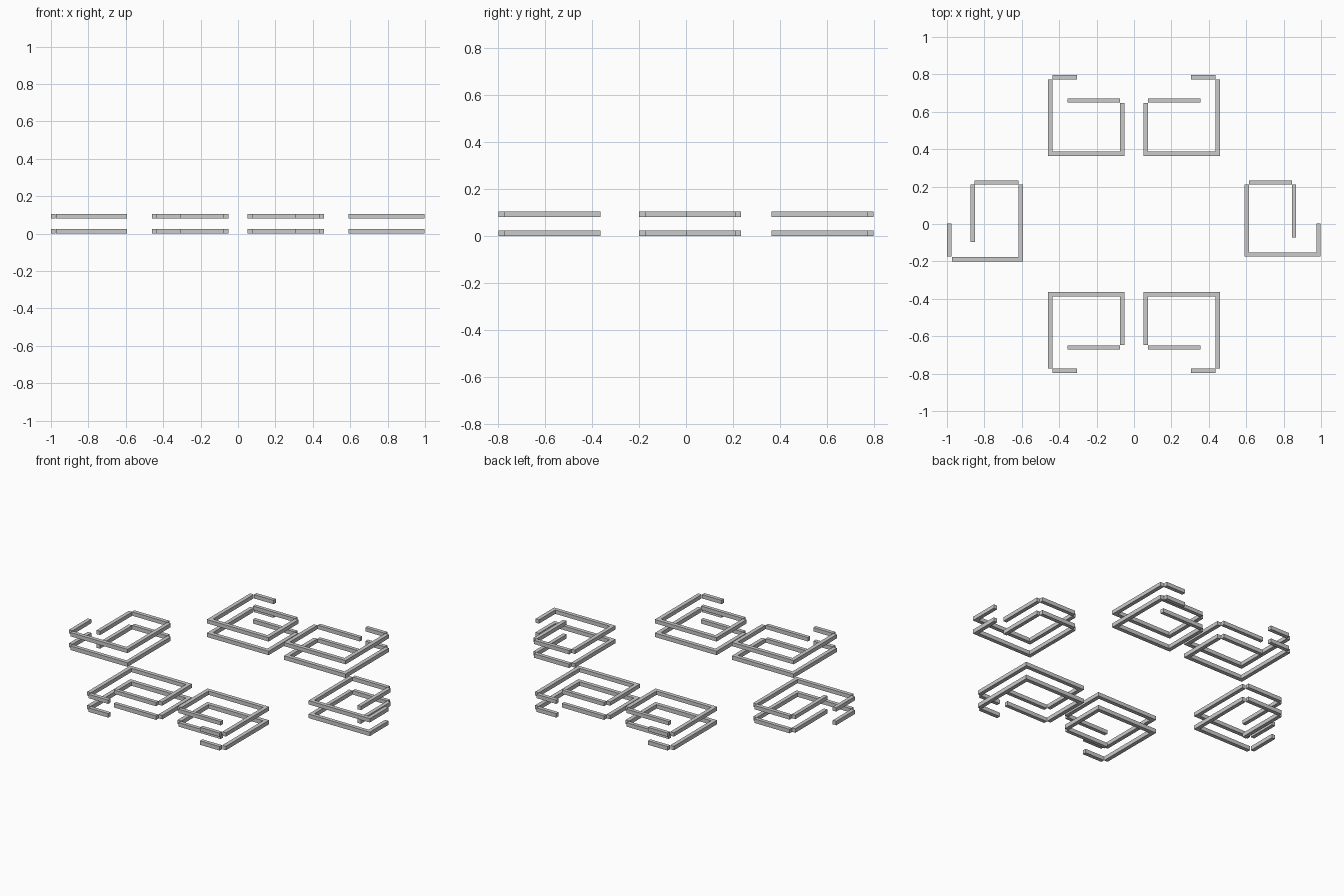
import bpy

if "Cube" in bpy.data.objects:
    bpy.data.objects.remove(bpy.data.objects["Cube"])

LAYERS = [(0.0, 0.024), (0.082, 0.105)]   # lower and upper tier heights

# Bars as (x0, x1, y0, y1) for one corner coil, mirrored to all four quadrants
CORNER = {
    "inner_end": (0.075, 0.355, 0.649, 0.671),
    "inner_side": (0.051, 0.075, 0.387, 0.646),
    "base": (0.051, 0.461, 0.363, 0.387),
    "outer_side": (0.437, 0.461, 0.387, 0.773),
    "outer_end": (0.305, 0.435, 0.773, 0.796),
}
# The two side coils differ slightly in length
LEFT = {
    "outer_end": (-1.0, -0.977, -0.175, 0.003),
    "base": (-0.973, -0.594, -0.2, -0.177),
    "outer_side": (-0.617, -0.594, -0.177, 0.21),
    "top": (-0.852, -0.618, 0.21, 0.233),
    "inner_end": (-0.873, -0.85, -0.095, 0.21),
}
RIGHT = {
    "outer_end": (0.975, 0.998, -0.152, 0.003),
    "base": (0.591, 0.998, -0.175, -0.152),
    "inner_side": (0.591, 0.614, -0.152, 0.21),
    "top": (0.614, 0.846, 0.21, 0.233),
    "inner_end": (0.844, 0.867, -0.073, 0.21),
}


def bar(name, rect, z):
    x0, x1, y0, y1 = rect
    bpy.ops.mesh.primitive_cube_add(
        size=1, location=((x0 + x1) / 2, (y0 + y1) / 2, (z[0] + z[1]) / 2))
    ob = bpy.context.object
    ob.name = name
    ob.scale = (abs(x1 - x0), abs(y1 - y0), z[1] - z[0])


def coil(name, bars, sx=1, sy=1):
    for tier, z in zip(("lower", "upper"), LAYERS):
        for part, (x0, x1, y0, y1) in bars.items():
            bar(f"{name}_{tier}_{part}", (sx * x0, sx * x1, sy * y0, sy * y1), z)


# Four corner coils
for sx, side in ((1, "right"), (-1, "left")):
    for sy, end in ((1, "back"), (-1, "front")):
        coil(f"{end}_{side}_coil", CORNER, sx, sy)

# Two side coils
coil("left_coil", LEFT)
coil("right_coil", RIGHT)
